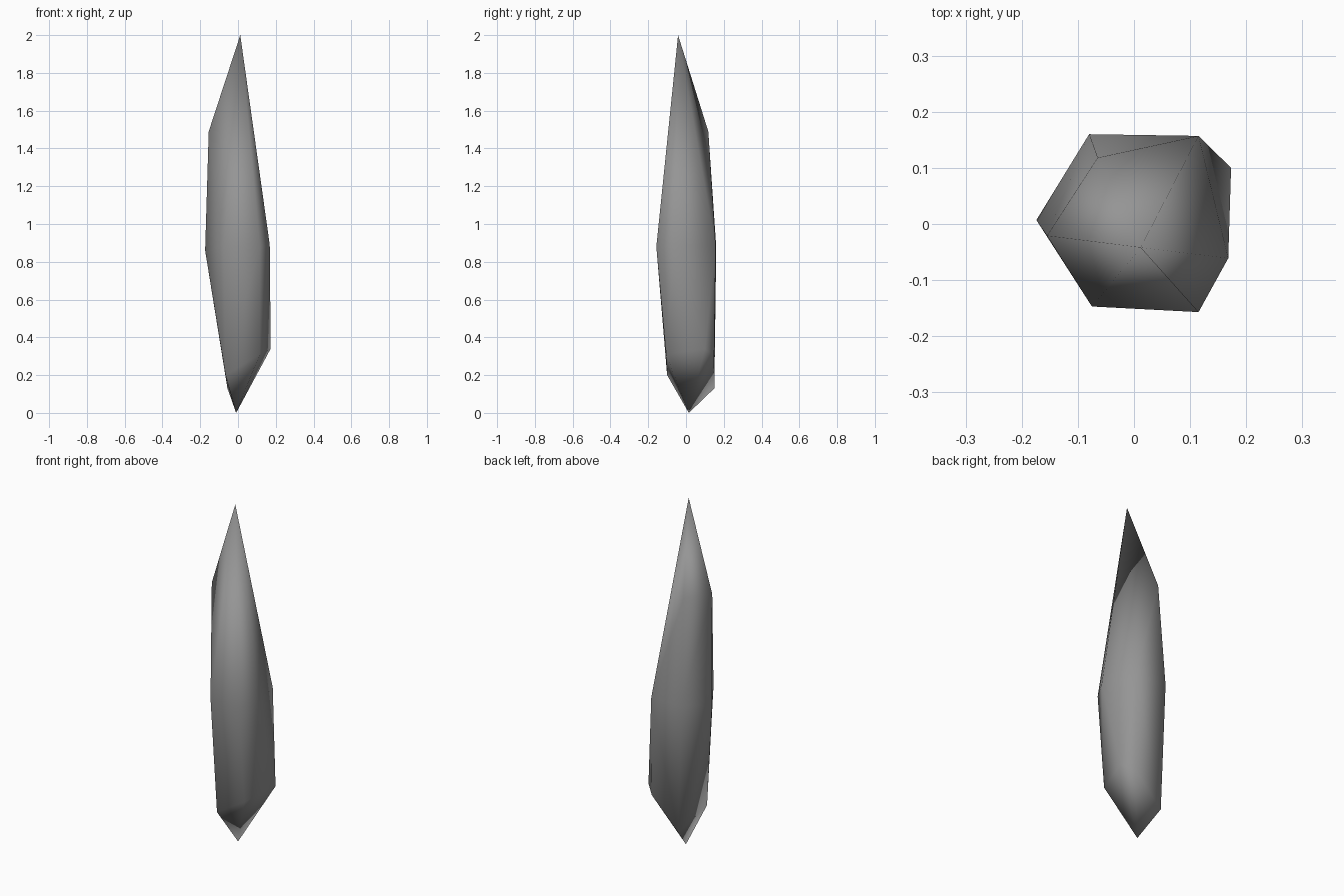
import bpy, bmesh

if "Cube" in bpy.data.objects:
    bpy.data.objects.remove(bpy.data.objects["Cube"])

# Faceted shard: rings of corners listed from top to bottom
apex = [(0.012, -0.042, 2.0)]
shoulder = [(-0.065, 0.118, 1.49), (-0.155, -0.021, 1.49)]
girdle = [(-0.08, 0.16, 0.88), (0.115, 0.157, 0.88), (0.168, -0.061, 0.89),
          (0.115, -0.157, 0.88), (-0.075, -0.147, 0.88), (-0.174, 0.007, 0.86)]
base = [(0.173, 0.10, 0.34), (0.117, 0.149, 0.305), (-0.056, 0.15, 0.13),
        (-0.066, -0.10, 0.20), (0.115, -0.105, 0.31)]
tip = [(-0.01, 0.015, 0.0)]

# Wrap the corners in a convex skin
bm = bmesh.new()
for p in apex + shoulder + girdle + base + tip:
    bm.verts.new(p)
bmesh.ops.convex_hull(bm, input=bm.verts[:])
bmesh.ops.recalc_face_normals(bm, faces=bm.faces[:])
for f in bm.faces:
    f.smooth = True

mesh = bpy.data.meshes.new("crystal_shard")
bm.to_mesh(mesh)
bm.free()
shard = bpy.data.objects.new("crystal_shard", mesh)
bpy.context.collection.objects.link(shard)

# Dark grey stone
stone = bpy.data.materials.new("dark_grey_stone")
stone.diffuse_color = (0.3, 0.3, 0.3, 1)
stone.use_nodes = True
stone.node_tree.nodes["Principled BSDF"].inputs["Base Color"].default_value = stone.diffuse_color
mesh.materials.append(stone)
